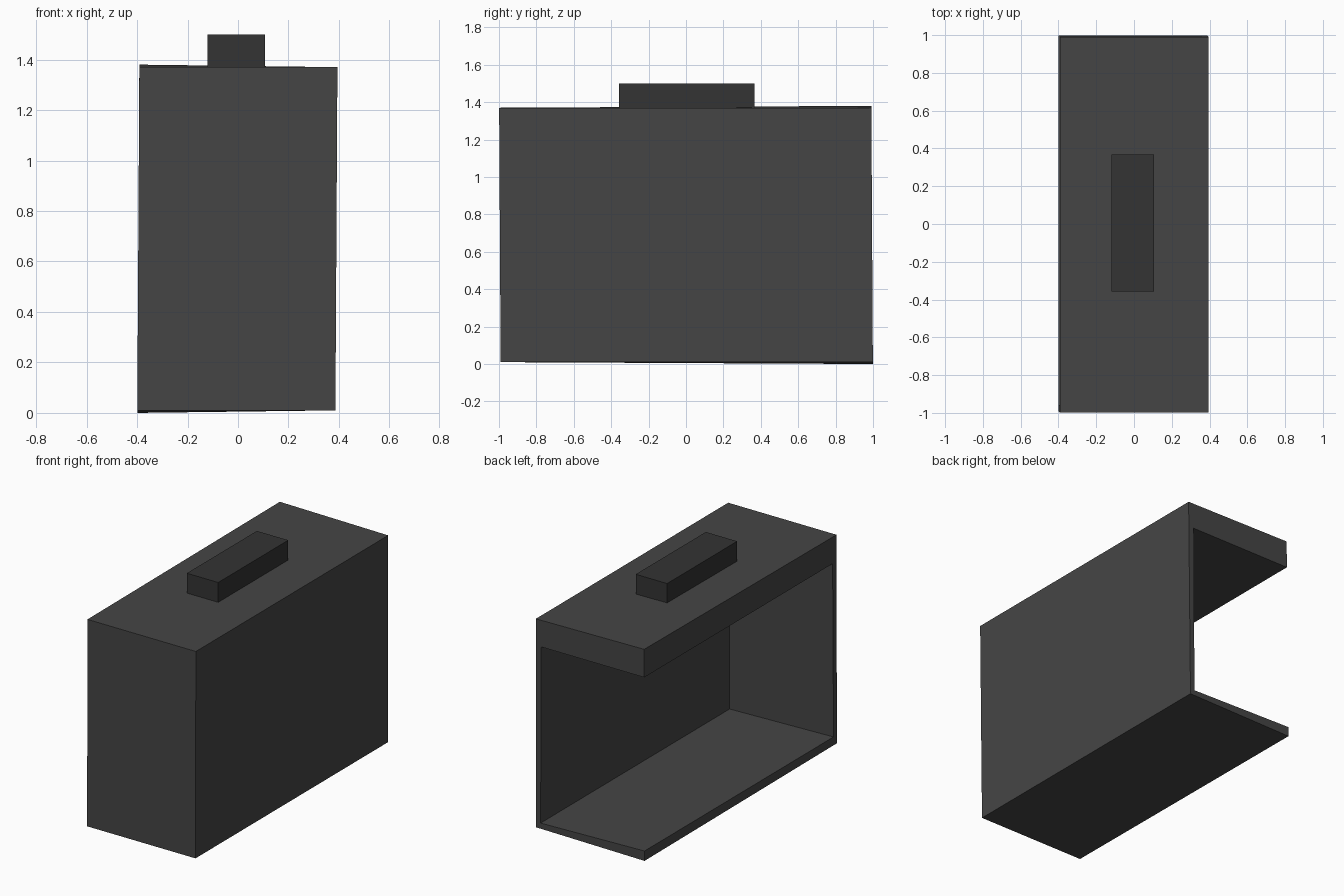
import bpy
import bmesh
from mathutils import Vector

if "Cube" in bpy.data.objects:
    bpy.data.objects.remove(bpy.data.objects["Cube"])


def material(name, grey):
    m = bpy.data.materials.new(name)
    m.diffuse_color = (grey, grey, grey, 1)
    m.use_nodes = True
    m.node_tree.nodes["Principled BSDF"].inputs["Base Color"].default_value = m.diffuse_color
    return m


def box(name, lo, hi, mat=None, warp=None):
    """Box between two corners; warp nudges each corner from its -1/+1 signs."""
    bm = bmesh.new()
    bmesh.ops.create_cube(bm, size=2)
    lo, hi = Vector(lo), Vector(hi)
    for v in bm.verts:
        s = v.co.copy()
        v.co = [lo[i] + (hi[i] - lo[i]) * (s[i] + 1) / 2 for i in range(3)]
        if warp:
            v.co += Vector(warp(*s))
    me = bpy.data.meshes.new(name)
    bm.to_mesh(me)
    bm.free()
    ob = bpy.data.objects.new(name, me)
    bpy.context.collection.objects.link(ob)
    if mat:
        me.materials.append(mat)
    return ob


def lean_body(x, y, z):
    # slight lean, with the open back-left corner stretched up and down
    dz = z * 0.01 if x < 0 and y > 0 else 0
    return (z * 0.004, -z * 0.004, dz)


def slope_floor(x, y, z):
    # cavity floor rises towards the open left side
    return (0, 0, 0.019 if x < 0 and z < 0 else 0)


dark = material("dark_grey", 0.06)
darker = material("darker_grey", 0.033)

# Case body, open at the left and back
body = box("case_body", (-0.395, -0.995, 0.01), (0.39, 0.995, 1.37), dark, lean_body)

# Cavity leaves a front wall, right wall, thin floor and thick lid
# (the floor slope is measured over the visible width, so the cutter ends just outside)
cutter = box("cavity_cutter", (-0.42, -0.957, 0.046), (0.354, 1.05, 1.197),
             dark, slope_floor)
cutter.hide_render = True
cut = body.modifiers.new("cavity", "BOOLEAN")
cut.operation = "DIFFERENCE"
cut.solver = "EXACT"
cut.object = cutter

bpy.context.view_layer.objects.active = body
bpy.ops.object.modifier_apply(modifier=cut.name)
bpy.data.objects.remove(cutter)

# Grip block on the lid
box("top_handle", (-0.12, -0.358, 1.365), (0.107, 0.367, 1.5), darker)
